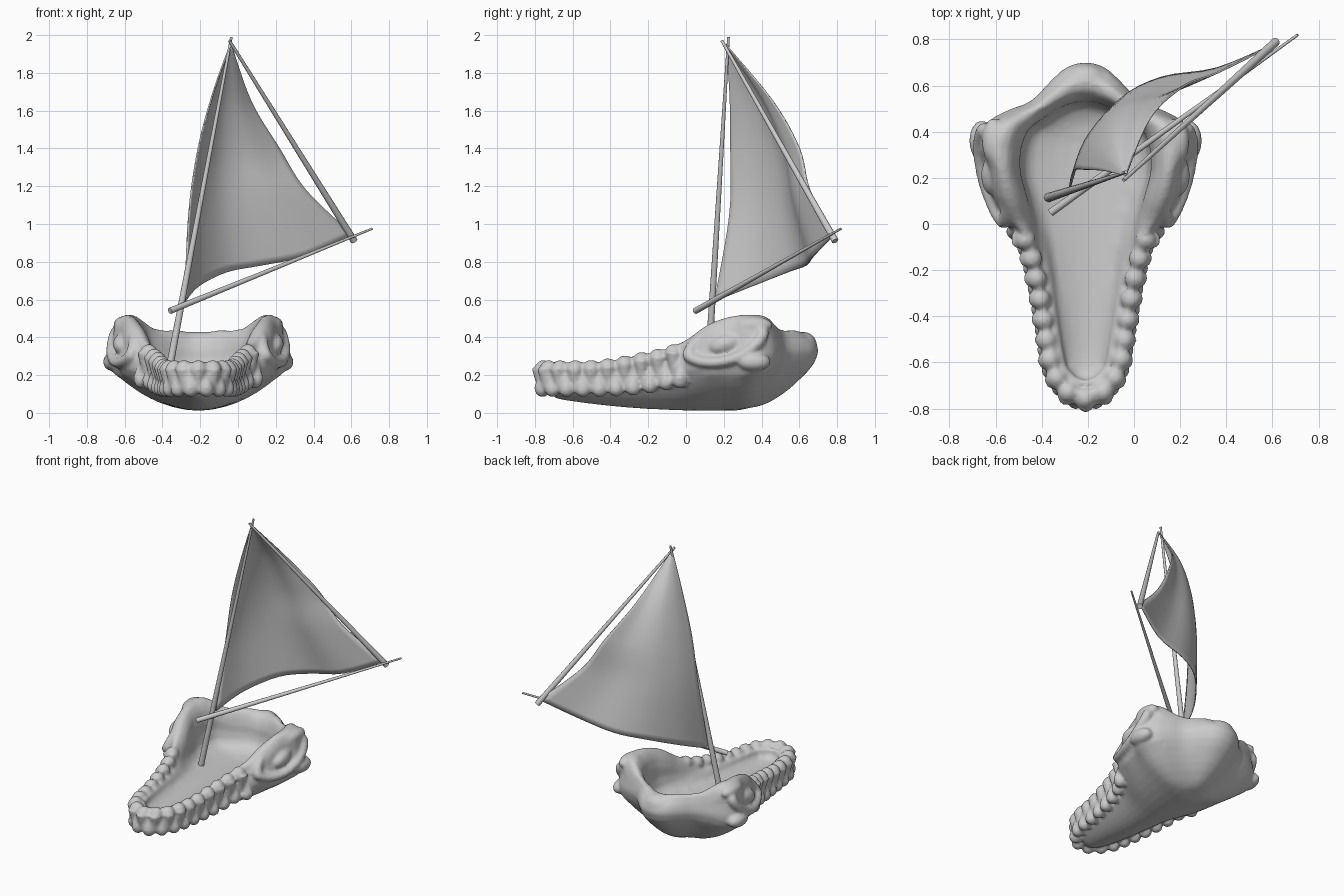
import bpy, bmesh, math
from mathutils import Vector, Matrix

if "Cube" in bpy.data.objects:
    bpy.data.objects.remove(bpy.data.objects["Cube"])

XC = -0.21  # centre line of the hull

grey = bpy.data.materials.new("plain grey")
grey.use_nodes = True
grey.diffuse_color = (0.6, 0.6, 0.6, 1)
grey.node_tree.nodes["Principled BSDF"].inputs["Base Color"].default_value = (0.6, 0.6, 0.6, 1)


def finish(bm, name):
    me = bpy.data.meshes.new(name)
    bm.to_mesh(me)
    bm.free()
    ob = bpy.data.objects.new(name, me)
    bpy.context.collection.objects.link(ob)
    me.materials.append(grey)
    me.shade_smooth()
    return ob


def spline(pts, t):
    """Smooth point at t in 0..1 through a list of points."""
    n = len(pts) - 1
    f = min(max(t, 0), 1) * n
    i = min(int(f), n - 1)
    f -= i
    p = [Vector(pts[min(max(i + k, 0), n)]) for k in (-1, 0, 1, 2)]
    m0, m1 = (p[2] - p[0]) / 2, (p[3] - p[1]) / 2
    return (p[1] * (2*f**3 - 3*f**2 + 1) + m0 * (f**3 - 2*f**2 + f)
            + p[2] * (3*f**2 - 2*f**3) + m1 * (f**3 - f**2))


# Hull stations, bow to stern: outer half width, y, rim z, inner half width, inner y, widest z
stations = [
    (0, -.77, .26, 0, -.71, .18), (.07, -.75, .26, .06, -.69, .18),
    (.15, -.64, .26, .115, -.62, .18), (.185, -.45, .265, .15, -.45, .18),
    (.22, -.25, .3, .18, -.25, .19), (.27, -.08, .34, .21, -.08, .22),
    (.36, .02, .39, .24, .02, .23), (.41, .12, .46, .27, .12, .24),
    (.43, .24, .5, .3, .22, .24), (.47, .35, .51, .3, .32, .25),
    (.42, .44, .5, .27, .41, .27), (.34, .49, .45, .2, .46, .3),
    (.24, .53, .43, .14, .5, .31), (.15, .62, .43, .08, .53, .32),
    (.08, .68, .42, .04, .54, .32), (0, .70, .42, 0, .545, .32)]


def section(s):
    """Cross-section from the keel, over the rim, to the inner floor."""
    w, y, zr, wi, yi, zm = s
    out, inn = Vector((w, y, 0)), Vector((wi, yi, 0))
    yk = min(max(y, -.66), .28)
    keel = Vector((0, yk, 0))
    zk = .003 + .11 * max(0, .1 - yk) ** 2
    mid = Vector((0, min(max(yi, -.6), .35), 0))

    def at(a, b, t, z):
        p = a.lerp(b, t)
        p.z = z
        return p
    return [at(keel, out, 0, zk), at(keel, out, .46, zk + .2 * (zm - zk)),
            at(keel, out, .8, zk + .58 * (zm - zk)), at(out, inn, 0, zm),
            at(out, inn, .1, zm * .45 + zr * .55), at(out, inn, .2, zr - .03),
            at(out, inn, .55, zr + .01), at(out, inn, 1, zr - .05),
            at(inn, mid, .12, .25), at(inn, mid, .33, .2), at(inn, mid, 1, .17)]


bm = bmesh.new()
for side in (1, -1):
    cols = [[bm.verts.new((XC + side * p.x, p.y, p.z)) for p in section(s)] for s in stations]
    for a, b in zip(cols, cols[1:]):
        for k in range(len(a) - 1):
            quad = [a[k], b[k], b[k + 1], a[k + 1]]
            bm.faces.new(quad if side > 0 else quad[::-1])
bmesh.ops.remove_doubles(bm, verts=bm.verts, dist=0.002)
bmesh.ops.recalc_face_normals(bm, faces=bm.faces)
bmesh.ops.subdivide_edges(bm, edges=bm.edges, cuts=2, use_grid_fill=True, smooth=0.6)
for _ in range(6):
    bmesh.ops.smooth_vert(bm, verts=[v for v in bm.verts if v.co.z < .2], factor=0.5,
                          use_axis_x=True, use_axis_y=True, use_axis_z=True)


def blob(loc, size, rot=Matrix.Identity(4)):
    m = Matrix.Translation(loc) @ rot @ Matrix.Diagonal((*size, 1))
    bmesh.ops.create_uvsphere(bm, u_segments=16, v_segments=10, radius=1, matrix=m)


def fang(loc, r, h, up):
    """Tooth that tapers up or down."""
    rot = Matrix.Identity(4) if up else Matrix.Rotation(math.pi, 4, 'X')
    bmesh.ops.create_cone(bm, cap_ends=True, segments=12, radius1=r, radius2=r * .2, depth=h,
                          matrix=Matrix.Translation(loc) @ rot)


# Teeth: even steps along the outline from the bow to the cheeks
path = [spline(stations[:7], i / 300) for i in range(301)]
step, run = 0.086, 0.0
marks, prev = [path[0]], path[0]
for p in path[1:]:
    run += math.hypot(p[0] - prev[0], p[1] - prev[1])
    prev = p
    if run >= step / 2:
        marks.append(p)
        run = 0.0
for i, (w, y, zr, wi, yi, zm) in enumerate(marks[:-1]):
    for side in ((1, -1) if w > .01 else (1,)):
        x = XC + side * w
        inward = Vector((side * (wi - w), yi - y, 0)) * .25
        spot = Vector((x, y, 0))
        if i % 2 == 0:
            blob(spot + inward + Vector((0, 0, zr - .025)), (.046, .046, .045))
            fang(spot - inward * .3 + Vector((0, 0, zr - .085)), .044, .12, False)
        else:
            blob(spot + inward * .3 + Vector((0, 0, zm - .055)), (.042, .042, .042))
            fang(spot - inward * .2 + Vector((0, 0, zm)), .038, .09, True)

# Eyes: pointed lids, a ball, and cheek and brow lumps
for side in (1, -1):
    centre = Vector((XC + side * .395, .21, .365))
    tilt = Matrix.Rotation(math.radians(17), 4, 'X')
    for k in range(44):
        a = math.tau * k / 44
        rise = math.sin(a) * abs(math.sin(a)) ** .4
        p = tilt @ Vector((-side * .045 * rise, .205 * math.cos(a), .088 * rise))
        blob(centre + p + Vector((side * .2 * p.y, 0, 0)), (.034, .034, .03))
    blob(centre + Vector((side * .01, 0, 0)), (.048, .09, .05), tilt)
    blob((XC + side * .45, .36, .27), (.055, .09, .05))
    blob((XC + side * .4, .36, .465), (.05, .1, .045))
blob((XC, .62, .355), (.1, .075, .075))

hull = finish(bm, "jaw_hull")
fuse = hull.modifiers.new("fuse", 'REMESH')
fuse.mode = 'VOXEL'
fuse.voxel_size = 0.011
fuse.use_smooth_shade = True
relax = hull.modifiers.new("relax", 'SMOOTH')
relax.factor, relax.iterations = 0.5, 5


# Poles: tapered round spars
def pole(name, a, b, ra, rb):
    a, b = Vector(a), Vector(b)
    bm = bmesh.new()
    m = Matrix.Translation((a + b) / 2) @ (b - a).to_track_quat('Z', 'Y').to_matrix().to_4x4()
    bmesh.ops.create_cone(bm, cap_ends=True, segments=12, radius1=ra, radius2=rb,
                          depth=(b - a).length, matrix=m)
    ob = finish(bm, name)
    ob.data.set_sharp_from_angle(angle=math.radians(40))


pole("mast", (-.37, .115, .2), (-.035, .225, 1.99), .02, .007)
pole("boom", (-.36, .05, .54), (.71, .82, .975), .017, .006)
pole("yard", (.615, .79, .91), (-.045, .19, 1.97), .019, .008)

# Sail: rows from luff to leech, each bellied like the foot in proportion to its width
luff = [(-.04, .21, 1.95), (-.13, .23, 1.7), (-.21, .235, 1.4), (-.26, .23, 1.05), (-.28, .15, .59)]
leech = [(-.035, .21, 1.95), (.07, .46, 1.65), (.22, .6, 1.4), (.36, .655, 1.18), (.61, .78, .94)]
foot = [(-.28, .15, .59), (-.21, .35, .67), (-.06, .54, .745), (.12, .635, .78),
        (.36, .675, .83), (.61, .78, .94)]
tack, clew = Vector(foot[0]), Vector(foot[-1])
rows, across = 24, 20
bm = bmesh.new()
grid = []
for r in range(rows + 1):
    a, b = spline(luff, r / rows), spline(leech, r / rows)
    scale = (b - a).length / (clew - tack).length
    line = []
    for c in range(across + 1):
        f = spline(foot, c / across)
        u = (f - tack).dot(clew - tack) / (clew - tack).length_squared
        line.append(bm.verts.new(a.lerp(b, u) + (f - tack.lerp(clew, u)) * scale))
    grid.append(line)
for r in range(rows):
    for c in range(across):
        bm.faces.new((grid[r][c], grid[r + 1][c], grid[r + 1][c + 1], grid[r][c + 1]))
sail = finish(bm, "sail")
thick = sail.modifiers.new("cloth", 'SOLIDIFY')
thick.thickness, thick.offset = 0.008, 0
